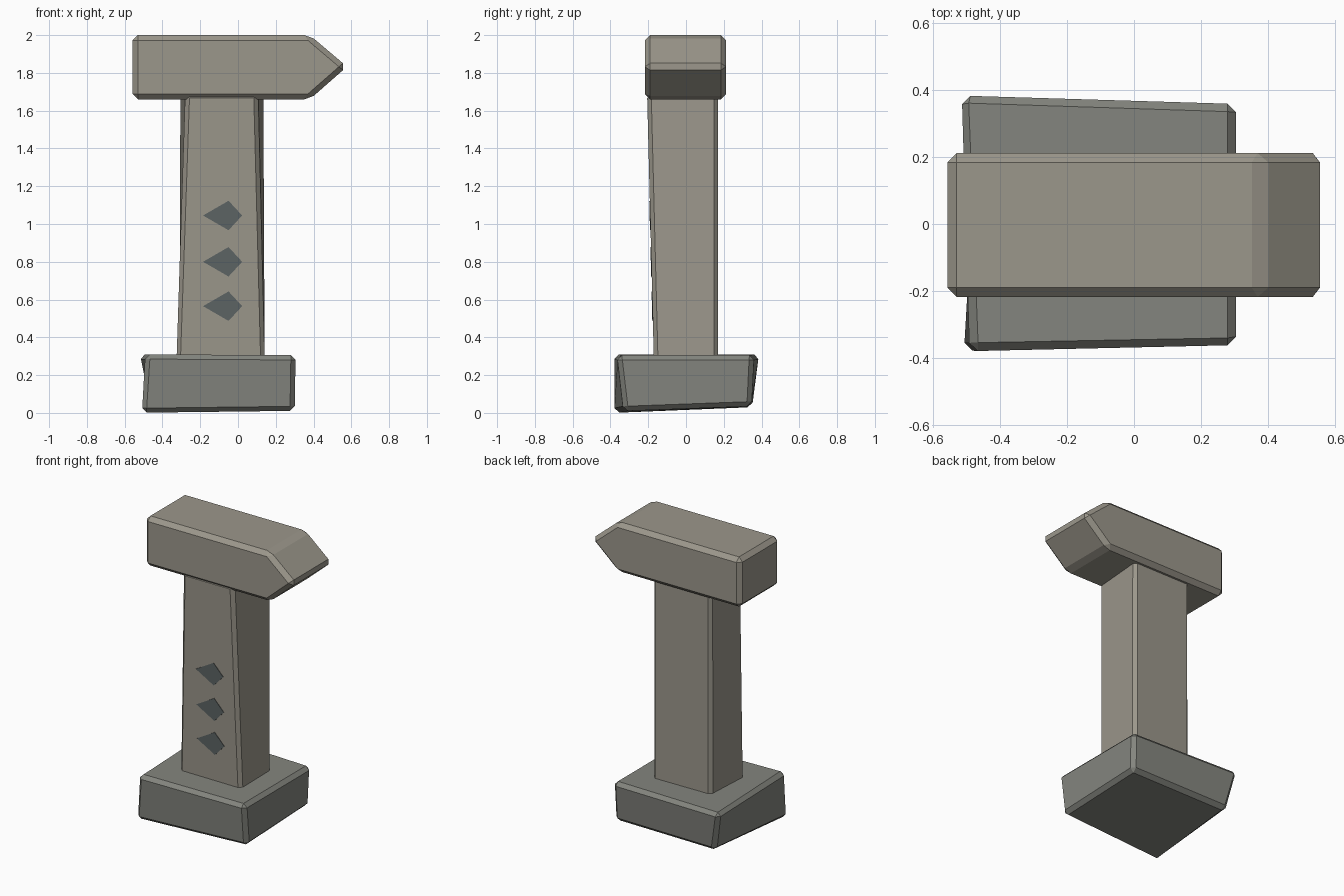
import bpy, bmesh

if "Cube" in bpy.data.objects:
    bpy.data.objects.remove(bpy.data.objects["Cube"])


def colour(name, rgb):
    m = bpy.data.materials.new(name)
    m.diffuse_color = (*rgb, 1)
    m.use_nodes = True
    m.node_tree.nodes["Principled BSDF"].inputs["Base Color"].default_value = m.diffuse_color
    return m


def loft(name, loop_a, loop_b, mat, bevel=0):
    """Closed solid between two matching loops, with optional chamfered edges."""
    bm = bmesh.new()
    a = [bm.verts.new(p) for p in loop_a]
    b = [bm.verts.new(p) for p in loop_b]
    n = len(a)
    bm.faces.new(a)
    bm.faces.new(b)
    for i in range(n):
        j = (i + 1) % n
        bm.faces.new((a[i], a[j], b[j], b[i]))
    bmesh.ops.recalc_face_normals(bm, faces=bm.faces)
    me = bpy.data.meshes.new(name)
    bm.to_mesh(me)
    bm.free()
    ob = bpy.data.objects.new(name, me)
    bpy.context.collection.objects.link(ob)
    me.materials.append(mat)
    if bevel:
        mod = ob.modifiers.new("chamfer", 'BEVEL')
        mod.width = bevel
        mod.segments = 1
        mod.limit_method = 'ANGLE'
    return ob


stone = colour("stone", (0.33, 0.31, 0.26))
dark_stone = colour("dark_stone", (0.23, 0.235, 0.21))
slate = colour("slate", (0.11, 0.13, 0.13))

# Uneven base block
loft("base",
     [(-0.51, -0.38, 0.0), (0.30, -0.33, 0.01), (0.30, 0.347, 0.035), (-0.46, 0.35, 0.03)],
     [(-0.49, -0.38, 0.31), (0.305, -0.365, 0.305), (0.305, 0.36, 0.305), (-0.52, 0.387, 0.31)],
     dark_stone, 0.025)

# Post, with a front face that narrows and leans forward
loft("post",
     [(-0.327, -0.17, 0.27), (0.142, -0.17, 0.27), (0.136, 0.17, 0.27), (-0.307, 0.17, 0.27)],
     [(-0.278, -0.206, 1.69), (0.105, -0.206, 1.69), (0.136, 0.17, 1.69), (-0.307, 0.17, 1.69)],
     stone, 0.022)

# Pointed sign beam on top
arrow = [(-0.558, 1.66), (0.38, 1.66), (0.577, 1.833), (0.38, 2.0), (-0.558, 2.0)]
loft("pointed_beam", [(x, -0.218, z) for x, z in arrow],
     [(x, 0.212, z) for x, z in arrow], stone, 0.028)

# Kite-shaped inlays on the post front
kite = [(-0.185, 0), (-0.05, -0.078), (0.022, 0), (-0.05, 0.078)]
for i, zc in enumerate((0.565, 0.80, 1.045)):
    def ring(out):
        return [(x, -0.17 - 0.036 * (zc + z - 0.27) / 1.42 - out, zc + z) for x, z in kite]
    loft(f"kite_inlay_{i + 1}", ring(-0.01), ring(0.003), slate)
